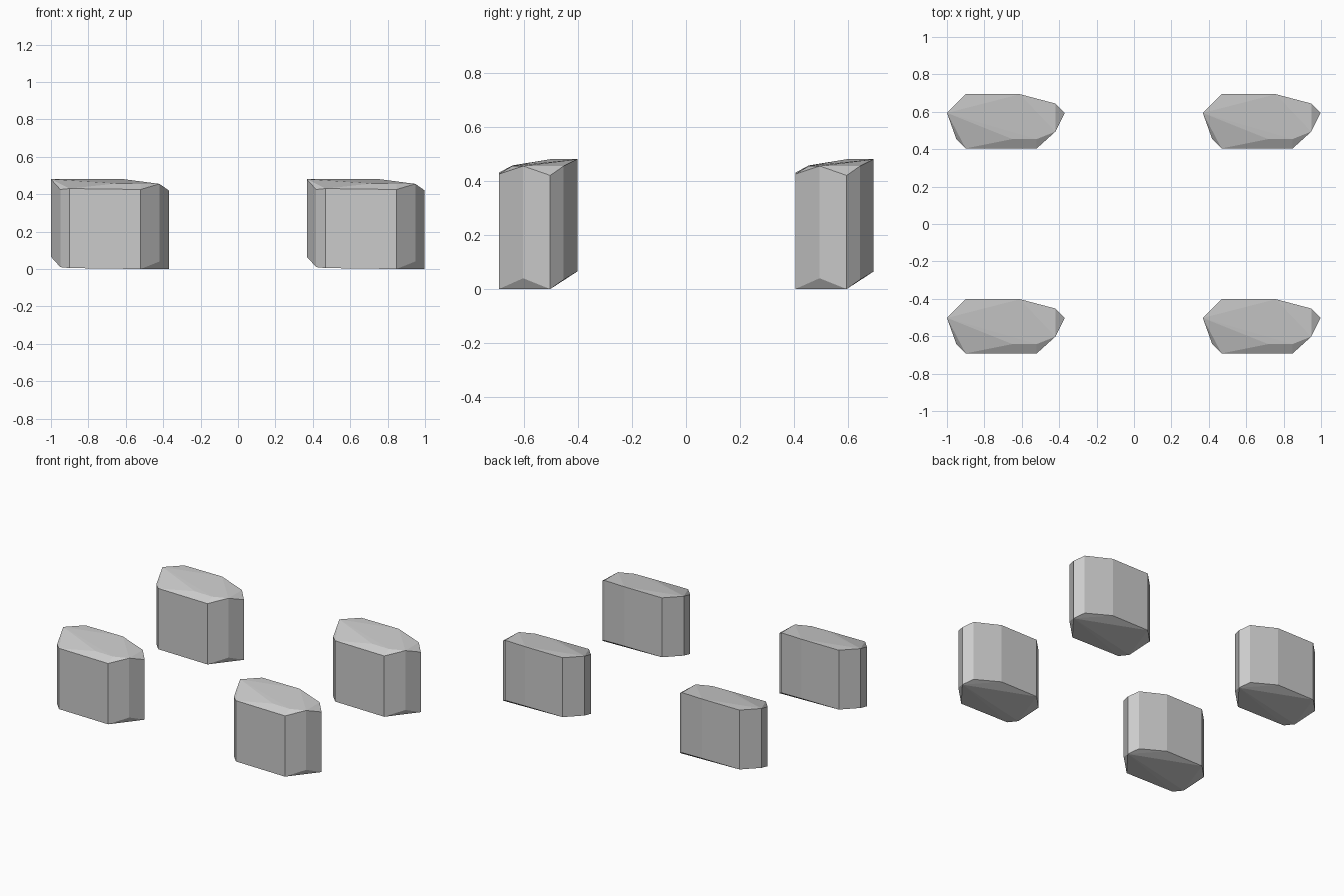
import bpy, bmesh

if "Cube" in bpy.data.objects:
    bpy.data.objects.remove(bpy.data.objects["Cube"])

# Stone plan outline around its own centre: x, y, bottom z, top z
RIM = [
    (-0.315, 0.045, 0.065, 0.48),
    (-0.265, -0.095, 0.01, 0.425),
    (-0.215, -0.145, 0.005, 0.43),
    (0.165, -0.145, 0.0, 0.425),
    (0.265, -0.055, 0.04, 0.455),
    (0.315, 0.045, 0.0, 0.42),
    (0.265, 0.095, 0.035, 0.455),
    (0.075, 0.145, 0.065, 0.48),
    (-0.215, 0.145, 0.065, 0.48),
]
# Chipped edge on the top face
CHIP = [(0.035, -0.095, 0.457), (0.165, -0.095, 0.455)]


def stone_mesh():
    bm = bmesh.new()
    for x, y, low, high in RIM:
        bm.verts.new((x, y, low))
        bm.verts.new((x, y, high))
    for point in CHIP:
        bm.verts.new(point)
    hull = bmesh.ops.convex_hull(bm, input=bm.verts)
    unused = {v for v in hull["geom_interior"] + hull["geom_unused"]
              if isinstance(v, bmesh.types.BMVert)}
    bmesh.ops.delete(bm, geom=list(unused), context='VERTS')
    bmesh.ops.recalc_face_normals(bm, faces=bm.faces)
    mesh = bpy.data.meshes.new("stone")
    bm.to_mesh(mesh)
    bm.free()
    return mesh


# Four matching stones in a rectangle
mesh = stone_mesh()
for side, x in (("left", -0.685), ("right", 0.683)):
    for end, y in (("front", -0.547), ("back", 0.549)):
        stone = bpy.data.objects.new(f"stone_{end}_{side}", mesh)
        stone.location = (x, y, 0)
        bpy.context.collection.objects.link(stone)
